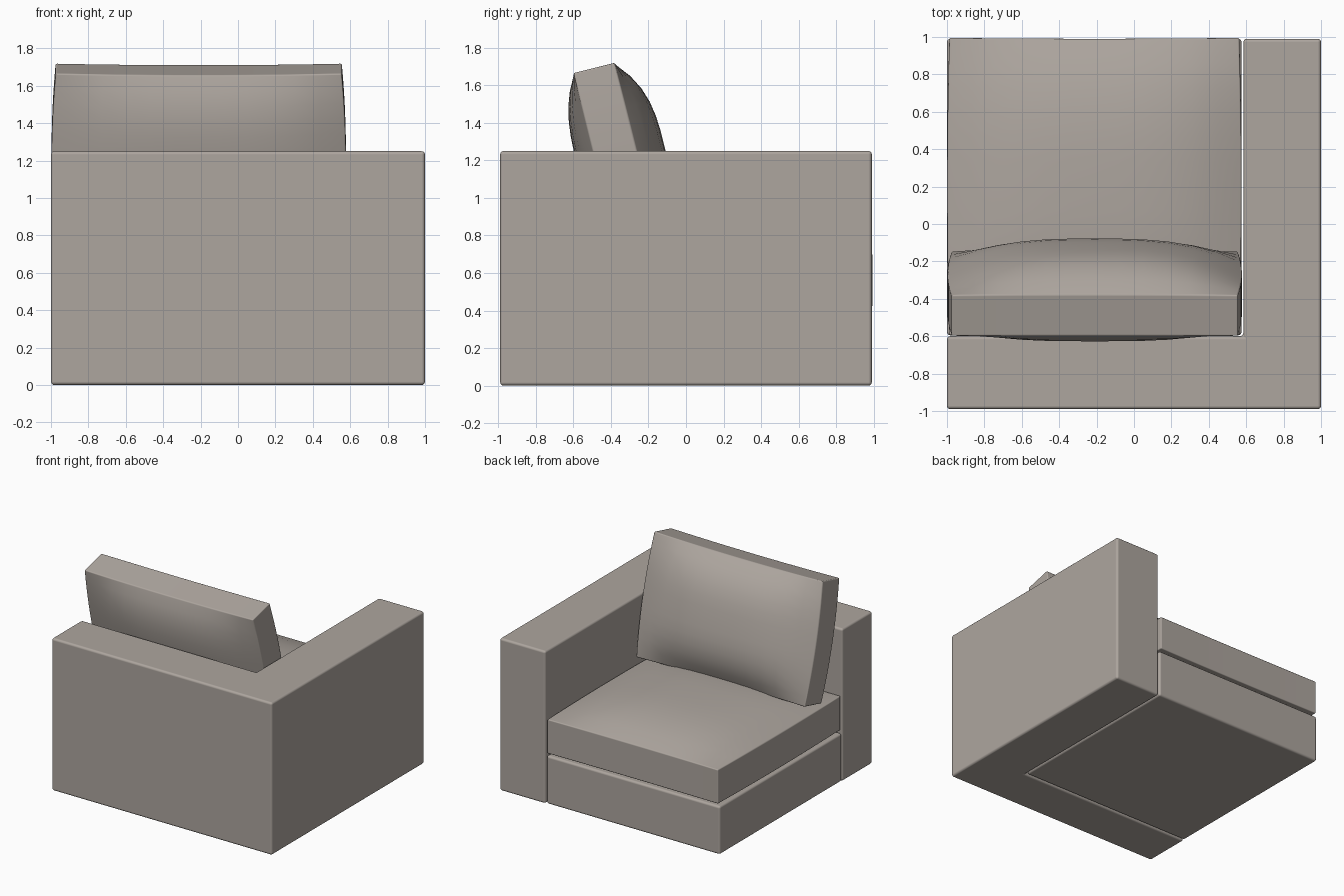
import bpy, bmesh, math
from mathutils import Matrix, Vector

if "Cube" in bpy.data.objects:
    bpy.data.objects.remove(bpy.data.objects["Cube"])

fabric = bpy.data.materials.new("warm grey fabric")
fabric.diffuse_color = (0.42, 0.38, 0.345, 1)
fabric.use_nodes = True
fabric.node_tree.nodes["Principled BSDF"].inputs["Base Color"].default_value = fabric.diffuse_color


def finish(name, bm, width):
    """Turn a bmesh into a smooth object with softly rounded edges."""
    bmesh.ops.recalc_face_normals(bm, faces=bm.faces)
    for f in bm.faces:
        f.smooth = True
    mesh = bpy.data.meshes.new(name)
    bm.to_mesh(mesh)
    bm.free()
    mesh.materials.append(fabric)
    obj = bpy.data.objects.new(name, mesh)
    bpy.context.collection.objects.link(obj)
    bev = obj.modifiers.new("rounded edges", 'BEVEL')
    bev.width, bev.segments = width, 3
    bev.limit_method, bev.angle_limit = 'ANGLE', math.radians(28)
    bev.harden_normals = True
    return obj


def prism(name, outline, z0, z1, width):
    """Upright block from a plan outline."""
    bm = bmesh.new()
    face = bm.faces.new([bm.verts.new((x, y, z0)) for x, y in outline])
    ext = bmesh.ops.extrude_face_region(bm, geom=[face], use_keep_orig=True)
    tops = [g for g in ext["geom"] if isinstance(g, bmesh.types.BMVert)]
    bmesh.ops.translate(bm, verts=tops, vec=(0, 0, z1 - z0))
    return finish(name, bm, width)


def cushion(name, half, crown_top, crown_bottom, side, matrix):
    """Box whose two large faces swell outwards, with slightly bowed sides."""
    bm = bmesh.new()
    bmesh.ops.create_cube(bm, size=2)
    bmesh.ops.subdivide_edges(bm, edges=bm.edges[:], cuts=11, use_grid_fill=True)
    for vert in bm.verts:
        u, v, w = vert.co
        dome = (1 - abs(u) ** 3) * (1 - abs(v) ** 3)
        z = w * (half[2] + dome * (crown_top if w > 0 else crown_bottom))
        x = u * (half[0] + side * (1 - v * v))
        y = v * (half[1] - 0.4 * side * (1 - u * u))
        vert.co = matrix @ Vector((x, y, z))
    return finish(name, bm, 0.008)


# L-shaped back and arm
prism("back_and_arm", [(-1, -0.99), (1, -0.99), (1, 0.99), (0.585, 0.99),
                       (0.585, -0.6), (-1, -0.6)], 0, 1.25, 0.018)

# Seat base
prism("seat_base", [(-1, -0.595), (0.575, -0.595), (0.575, 0.99), (-1, 0.99)],
      0.005, 0.4, 0.018)

# Seat cushion
cushion("seat_cushion", (0.775, 0.795, 0.14), 0.12, 0.0, 0.012,
        Matrix.Translation((-0.212, 0.2, 0.562)))

# Leaning back cushion: local x = width, y = up, z = towards the seat
tilt = math.radians(14)
up = Vector((0, -math.sin(tilt), math.cos(tilt)))
out = Vector((0, math.cos(tilt), math.sin(tilt)))
centre = Vector((-0.21, -0.38, 1.72)) - up * 0.485 - out * 0.113
frame = Matrix.Translation(centre) @ Matrix(((1, 0, 0), up, out)).transposed().to_4x4()
cushion("back_cushion", (0.765, 0.485, 0.113), 0.15, 0.10, 0.022, frame)
